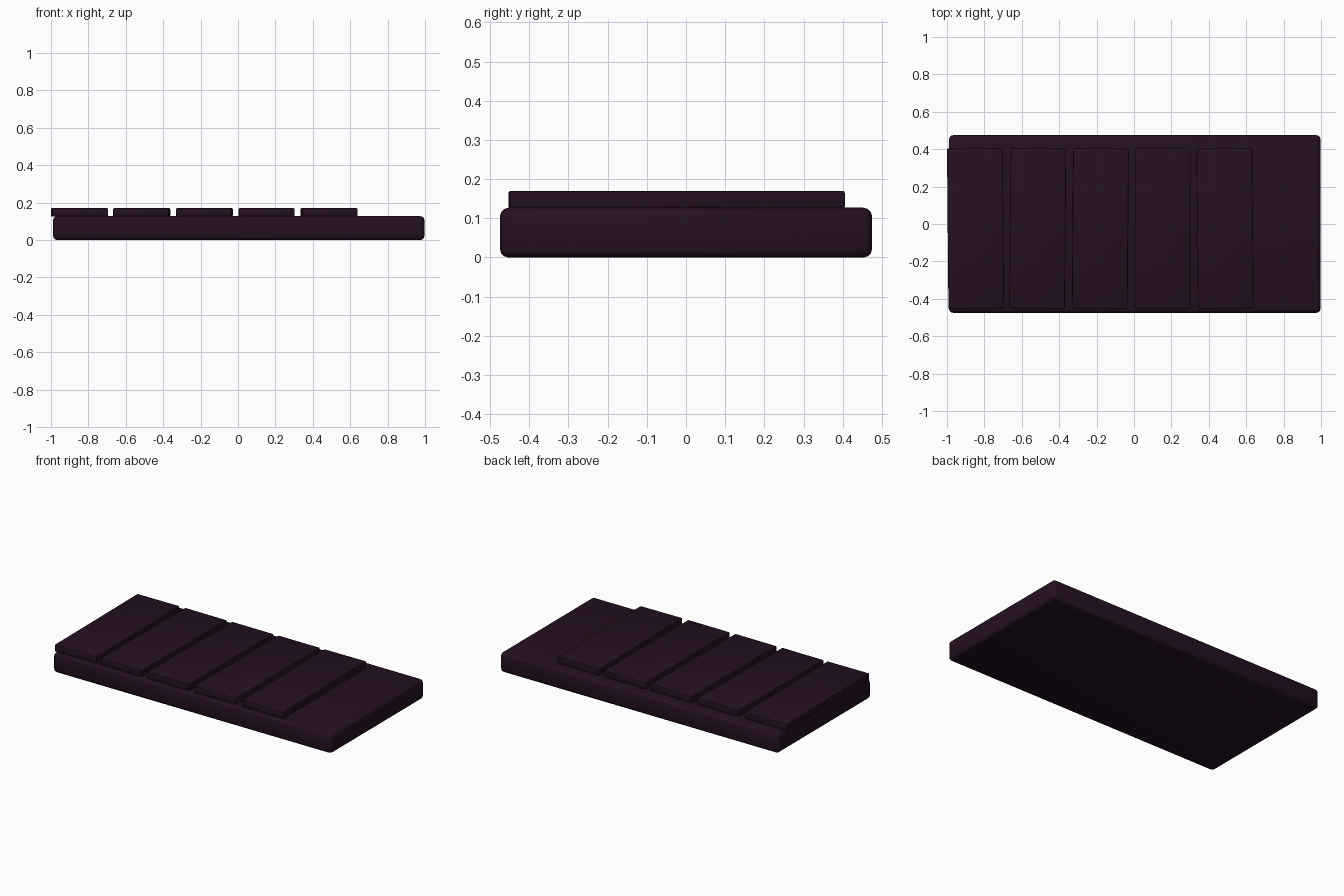
import bpy
import math

if "Cube" in bpy.data.objects:
    bpy.data.objects.remove(bpy.data.objects["Cube"])

mat = bpy.data.materials.new("dark_plum")
mat.diffuse_color = (0.018, 0.005, 0.016, 1)
mat.use_nodes = True
mat.node_tree.nodes["Principled BSDF"].inputs["Base Color"].default_value = mat.diffuse_color


def rounded_box(name, center, size, bevel, segments, turn=0.0):
    """Box with rounded edges, optionally turned slightly about z."""
    bpy.ops.mesh.primitive_cube_add(size=1, location=center, rotation=(0, 0, turn))
    ob = bpy.context.object
    ob.name = name
    ob.scale = size
    bpy.ops.object.transform_apply(location=False, rotation=False, scale=True)
    mod = ob.modifiers.new("rounded_edges", "BEVEL")
    mod.width = bevel
    mod.segments = segments
    bpy.ops.object.modifier_apply(modifier=mod.name)
    bpy.ops.object.shade_smooth_by_angle(angle=math.radians(35))
    ob.data.materials.append(mat)
    return ob


# Thick base slab
rounded_box("base_slab", (0.004, 0.0, 0.0635), (1.986, 0.95, 0.127), 0.022, 3)

# Five slightly crooked planks on top
turns = [0.009, -0.009, -0.008, -0.002, 0.009]
centers = [-0.847, -0.515, -0.180, 0.153, 0.487]
for i, (x, turn) in enumerate(zip(centers, turns)):
    rounded_box(f"plank_{i + 1}", (x, -0.024, 0.1475), (0.298, 0.857, 0.045), 0.006, 2, turn)
